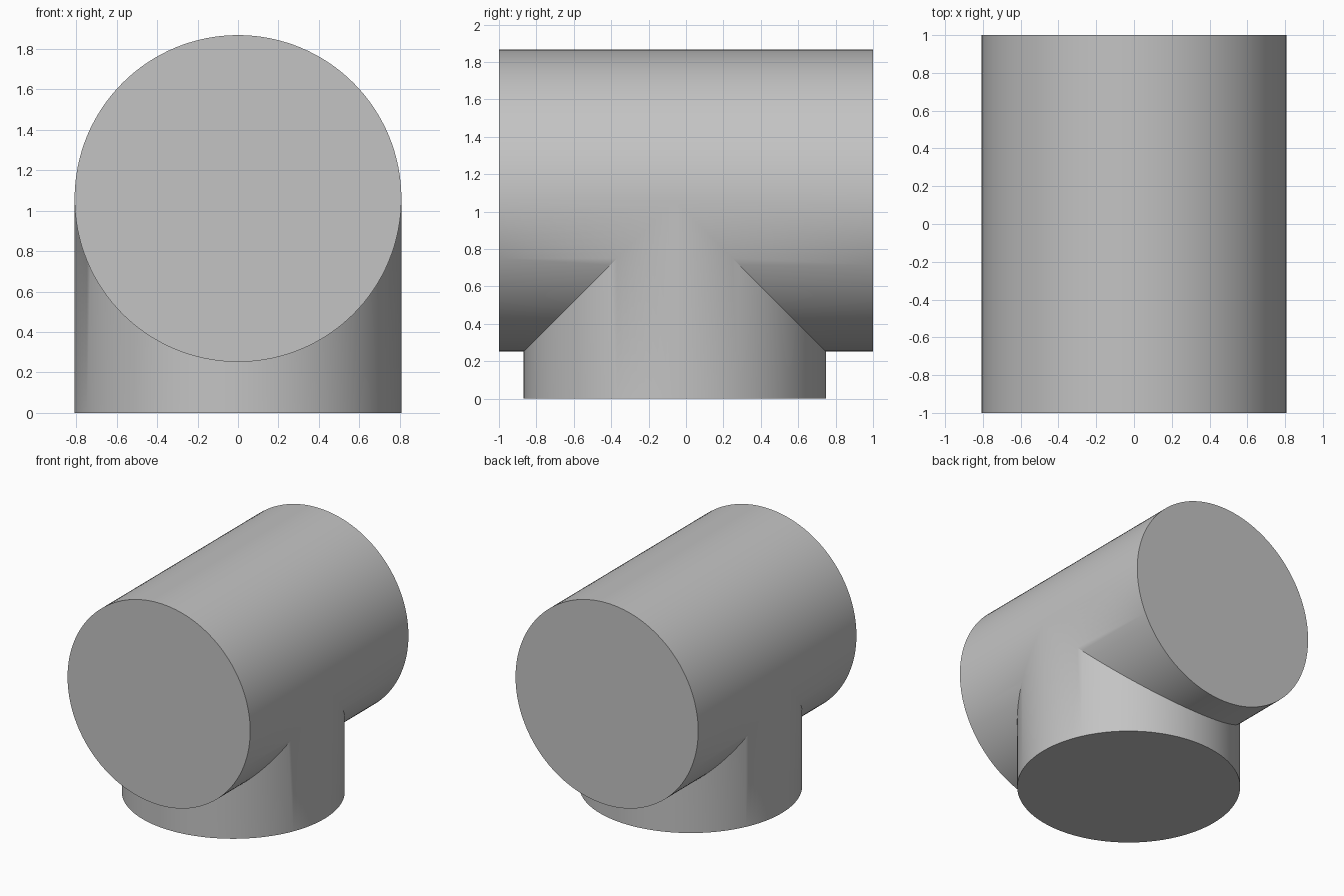
import bpy
import math

default = bpy.data.objects.get("Cube")
if default:
    bpy.data.objects.remove(default, do_unlink=True)

RADIUS = 0.808
AXIS_Z = 1.06
BRANCH_Y = -0.06
SIDES = 128

grey = bpy.data.materials.new("plain_grey")
grey.use_nodes = True
color = (0.55, 0.55, 0.55, 1)
grey.diffuse_color = color
grey.node_tree.nodes["Principled BSDF"].inputs["Base Color"].default_value = color


def cylinder(name, length, location, rotation=(0, 0, 0)):
    bpy.ops.mesh.primitive_cylinder_add(vertices=SIDES, radius=RADIUS, depth=length,
                                        location=location, rotation=rotation)
    obj = bpy.context.object
    obj.name = name
    obj.data.materials.append(grey)
    bpy.ops.object.transform_apply(location=True, rotation=True, scale=True)
    return obj


# Vertical branch, ending on the axis of the main pipe
branch = cylinder("branch_cutter", AXIS_Z, (0, BRANCH_Y, AXIS_Z / 2))

# Horizontal main pipe, joined to the branch
pipe = cylinder("tee_pipe", 2, (0, 0, AXIS_Z), (math.pi / 2, 0, 0))
union = pipe.modifiers.new("join_branch", "BOOLEAN")
union.operation = "UNION"
union.solver = "EXACT"
union.object = branch
bpy.ops.object.modifier_apply(modifier=union.name)
bpy.data.objects.remove(branch, do_unlink=True)

# Smooth walls, crisp rims and seam
bpy.ops.object.shade_smooth_by_angle(angle=math.radians(30))
